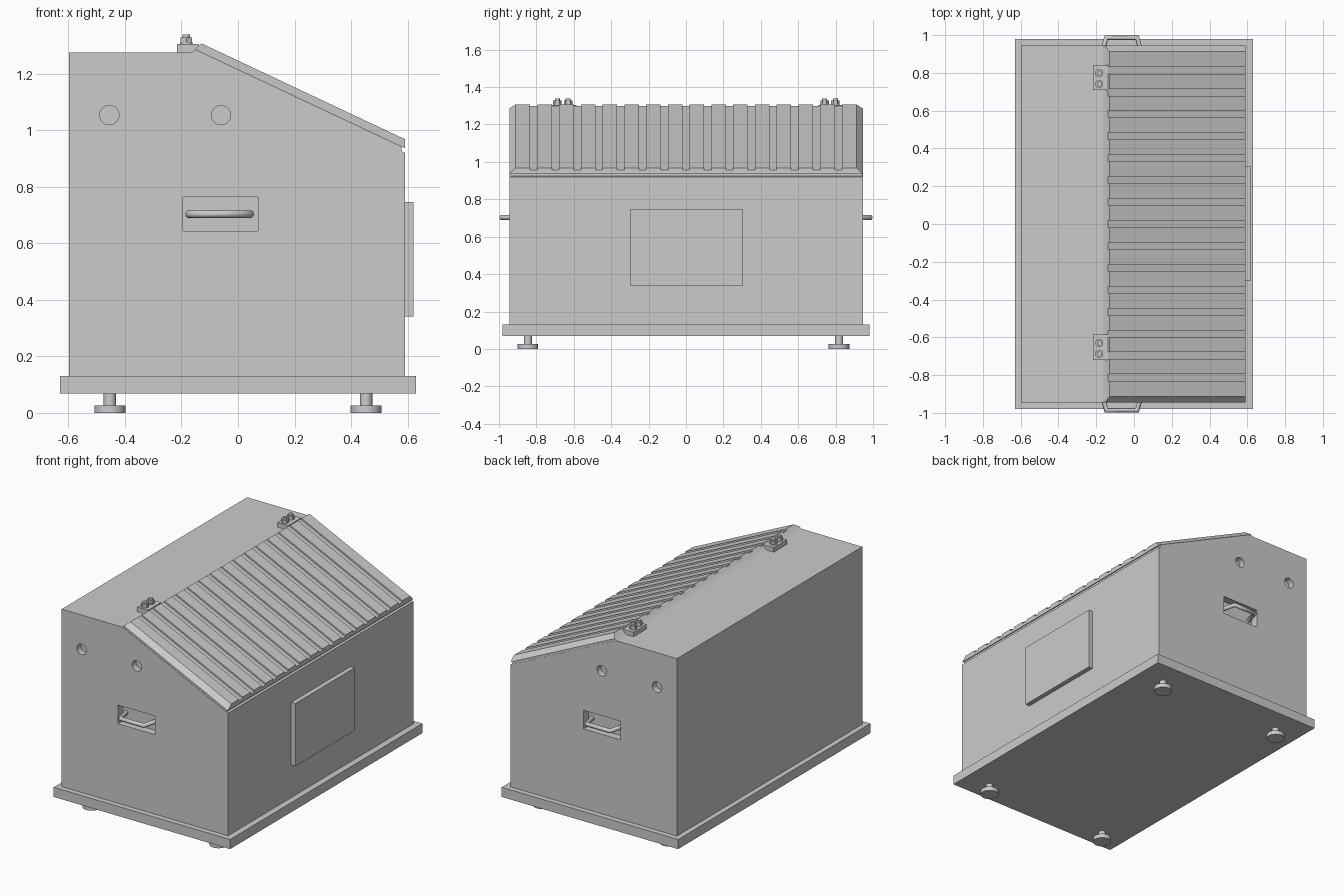
import bpy, bmesh
from mathutils import Matrix

if "Cube" in bpy.data.objects:
    bpy.data.objects.remove(bpy.data.objects["Cube"])


def finish(name, bm):
    bmesh.ops.recalc_face_normals(bm, faces=bm.faces)
    me = bpy.data.meshes.new(name)
    bm.to_mesh(me)
    bm.free()
    ob = bpy.data.objects.new(name, me)
    bpy.context.collection.objects.link(ob)
    return ob


def box(name, x0, x1, y0, y1, z0, z1):
    bm = bmesh.new()
    m = Matrix.Translation(((x0 + x1) / 2, (y0 + y1) / 2, (z0 + z1) / 2)) @ \
        Matrix.Diagonal((x1 - x0, y1 - y0, z1 - z0, 1))
    bmesh.ops.create_cube(bm, size=1, matrix=m)
    return finish(name, bm)


def loft(name, a, b):
    """Solid between two matching outlines."""
    bm = bmesh.new()
    va, vb = [[bm.verts.new(p) for p in loop] for loop in (a, b)]
    bm.faces.new(va)
    bm.faces.new(vb[::-1])
    n = len(va)
    for i in range(n):
        j = (i + 1) % n
        bm.faces.new((va[i], vb[i], vb[j], va[j]))
    return finish(name, bm)


def prism(name, outline, y):
    return loft(name, [(x, -y, z) for x, z in outline], [(x, y, z) for x, z in outline])


def discs(name, x, y, parts, smooth=True):
    """Stack of vertical cylinders: (radius, z0, z1, sides)."""
    bm = bmesh.new()
    for r, z0, z1, n in parts:
        bmesh.ops.create_cone(bm, cap_ends=True, segments=n, radius1=r, radius2=r, depth=z1 - z0,
                              matrix=Matrix.Translation((x, y, (z0 + z1) / 2)))
    ob = finish(name, bm)
    bpy.context.view_layer.objects.active = ob
    ob.select_set(True)
    bpy.ops.object.shade_smooth_by_angle()
    ob.select_set(False)
    return ob


def cut(target, cutter):
    cutter.hide_render = True
    mod = target.modifiers.new("cut", 'BOOLEAN')
    mod.operation, mod.solver, mod.object = 'DIFFERENCE', 'EXACT', cutter
    bpy.context.view_layer.objects.active = target
    bpy.ops.object.modifier_apply(modifier=mod.name)
    bpy.data.objects.remove(cutter)


# Base slab and cabinet body
box("base_slab", -0.63, 0.63, -0.98, 0.98, 0.068, 0.13)
body = prism("cabinet_body", [(-0.597, 0.13), (0.59, 0.13), (0.59, 0.92),
                              (-0.165, 1.275), (-0.597, 1.275)], 0.945)

# Side recesses, round holes and carrying handles
for s, side in ((-1, "front"), (1, "back")):
    cut(body, box("recess_cutter", -0.195, 0.07, *sorted((s * 0.895, s * 1.0)), 0.643, 0.763))
    for x in (-0.455, -0.06):
        bm = bmesh.new()
        bmesh.ops.create_cone(bm, cap_ends=True, segments=32, radius1=0.034, radius2=0.034,
                              depth=0.1, matrix=Matrix.Translation((x, s * 0.955, 1.053))
                              @ Matrix.Rotation(1.5707963, 4, 'X'))
        cut(body, finish("hole_cutter", bm))
    cu = bpy.data.curves.new(side + "_handle", 'CURVE')
    cu.dimensions = '3D'
    cu.bevel_depth = 0.014
    cu.bevel_resolution = 3
    cu.use_fill_caps = True
    sp = cu.splines.new('POLY')
    path = [(-0.173, 0.89), (-0.147, 0.986), (0.017, 0.986), (0.043, 0.89)]
    sp.points.add(len(path) - 1)
    for p, (x, y) in zip(sp.points, path):
        p.co = (x, s * y, 0.703, 1)
    bpy.context.collection.objects.link(bpy.data.objects.new(side + "_handle", cu))

# Display panel on the right side
box("side_panel", 0.59, 0.62, -0.30, 0.305, 0.34, 0.745)

# Levelling feet
for x in (-0.453, 0.453):
    for y in (-0.845, 0.818):
        discs("foot", x, y, [(0.055, 0, 0.027, 32), (0.022, 0.027, 0.068, 24)])

# Seal strip beneath the sloping lid
prism("lid_seal", [(-0.165, 1.275), (0.578, 0.925), (0.578, 0.942), (-0.15, 1.285)], 0.943)

# Ribbed lid: grooved cross-section swept down the slope
H, G = 0.032, 0.021
section = [(-0.945, 0), (-0.912, H)]
for i in range(-7, 8):
    y = i * 0.1163
    section += [(y - 0.019, H), (y - 0.019, G), (y + 0.019, G), (y + 0.019, H)]
section += [(0.912, H), (0.945, 0)]


def on_slope(x, y, h):
    return (x, y, 0.936 + 0.471 * (0.59 - x) + h)


loft("ribbed_lid", [on_slope(-0.153 + h * 0.75, y, h) for y, h in section],
     [on_slope(0.59, y, h) for y, h in section])

# Hinge blocks with paired bolts
for y in (0.776, -0.653):
    box("hinge_block", -0.216, -0.138, y - 0.067, y + 0.067, 1.272, 1.304)
    for d in (-0.029, 0.029):
        discs("hinge_bolt", -0.183, y + d - 0.006, [(0.022, 1.304, 1.31, 24), (0.023, 1.31, 1.327, 6),
                                                   (0.013, 1.327, 1.338, 16)])
